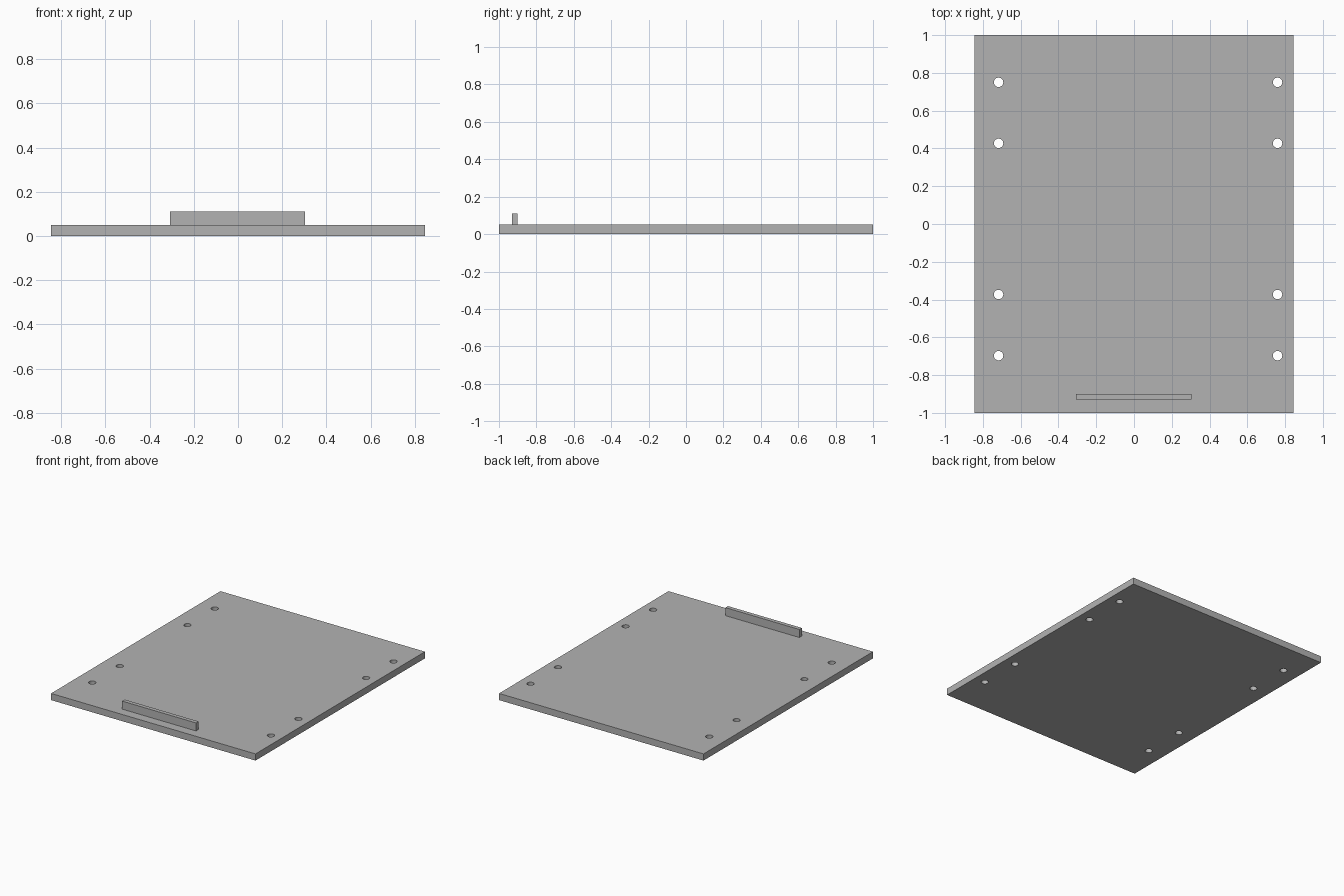
import bpy

default = bpy.data.objects.get("Cube")
if default:
    bpy.data.objects.remove(default, do_unlink=True)

# Single grey finish
grey = bpy.data.materials.new("grey")
grey.use_nodes = True
colour = (0.45, 0.45, 0.45, 1)
grey.diffuse_color = colour
grey.node_tree.nodes["Principled BSDF"].inputs["Base Color"].default_value = colour


def box(name, low, high):
    """Axis-aligned box between two corners."""
    centre = [(a + b) / 2 for a, b in zip(low, high)]
    bpy.ops.mesh.primitive_cube_add(size=1, location=centre)
    obj = bpy.context.object
    obj.name = name
    obj.scale = [b - a for a, b in zip(low, high)]
    bpy.ops.object.transform_apply(location=True, rotation=False, scale=True)
    obj.data.materials.append(grey)
    return obj


# Flat base plate
THICKNESS = 0.05
plate = box("base_plate", (-0.845, -1, 0), (0.845, 1, THICKNESS))

# Mounting holes: four along each long side, drilled right through
cutters = []
for x in (-0.717, 0.76):
    for y in (-0.697, -0.373, 0.427, 0.75):
        bpy.ops.mesh.primitive_cylinder_add(
            vertices=32, radius=0.025, depth=THICKNESS * 4,
            location=(x, y, THICKNESS / 2))
        cutter = bpy.context.object
        cutter.name = "hole_cutter"
        cutter.hide_render = True
        cutter.data.materials.append(grey)
        cutters.append(cutter)

bpy.ops.object.select_all(action="DESELECT")
plate.select_set(True)
bpy.context.view_layer.objects.active = plate
for cutter in cutters:
    drill = plate.modifiers.new("mounting_hole", "BOOLEAN")
    drill.operation = "DIFFERENCE"
    drill.solver = "EXACT"
    drill.object = cutter
    bpy.ops.object.modifier_apply(modifier=drill.name)
    bpy.data.objects.remove(cutter, do_unlink=True)

# Rounded hole walls, crisp rims
bpy.ops.object.shade_smooth_by_angle()

# Upright stop rail near the front edge
box("front_stop_rail", (-0.307, -0.93, THICKNESS), (0.304, -0.9, 0.11))
